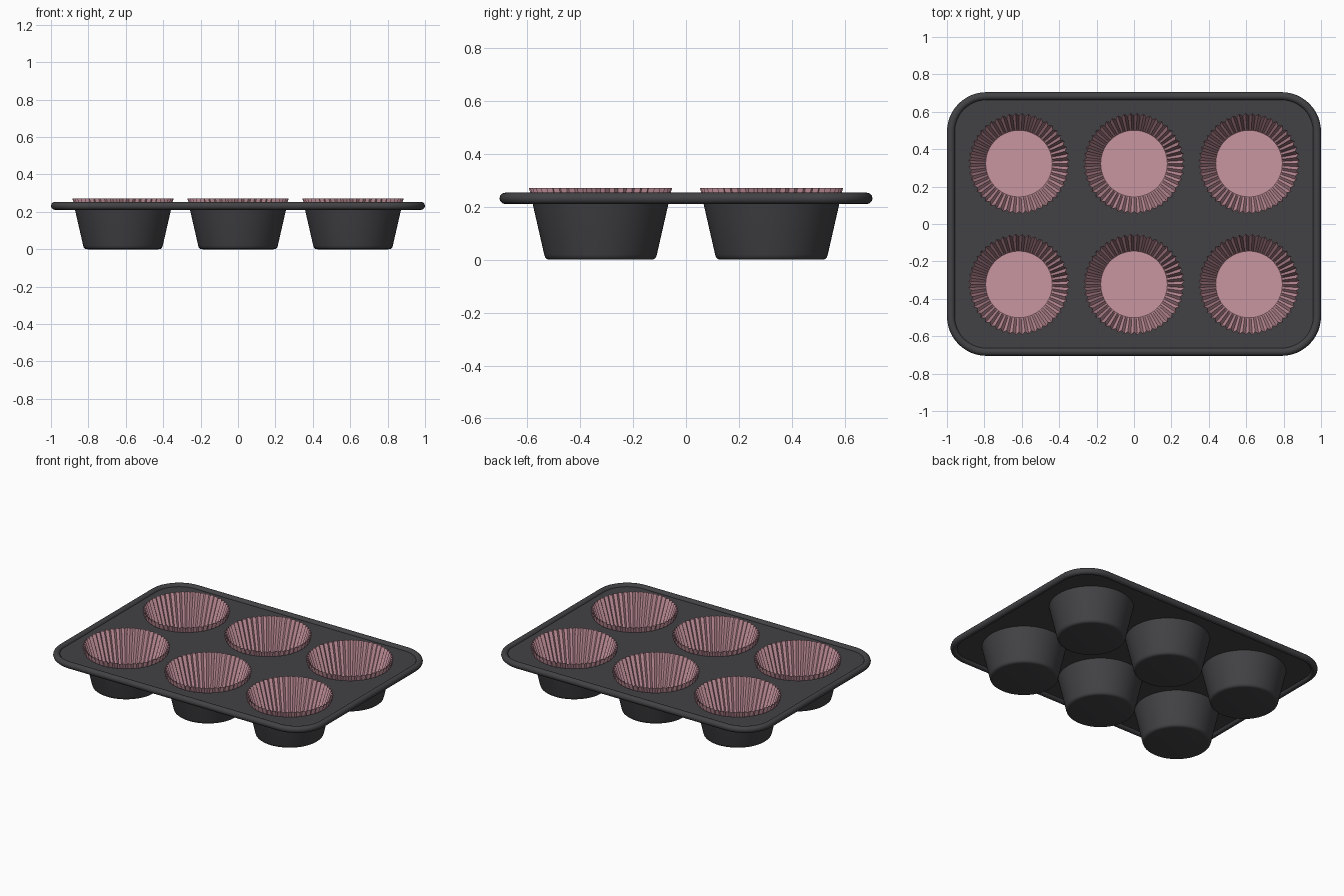
import bpy, bmesh
from math import cos, sin, pi, radians

old = bpy.data.objects.get("Cube")
if old:
    bpy.data.objects.remove(old, do_unlink=True)


def material(name, color):
    m = bpy.data.materials.new(name)
    m.use_nodes = True
    m.diffuse_color = color
    m.node_tree.nodes["Principled BSDF"].inputs["Base Color"].default_value = color
    return m


metal = material("dark metal", (0.055, 0.055, 0.06, 1))
paper = material("pink paper", (0.58, 0.30, 0.35, 1))

HALF_X, HALF_Y = 1.0, 0.705
TUBE = 0.0215
RIM_Z = 0.232
CUPS = [(x, y) for x in (-0.615, 0, 0.615) for y in (-0.323, 0.323)]


def circle(r, n, cx=0, cy=0):
    return [(cx + r * cos(2 * pi * i / n), cy + r * sin(2 * pi * i / n)) for i in range(n)]


def rounded_rect(hx, hy, r, steps=12):
    pts = []
    for k, (sx, sy) in enumerate([(1, 1), (-1, 1), (-1, -1), (1, -1)]):
        for i in range(steps + 1):
            a = pi / 2 * (k + i / steps)
            pts.append((sx * (hx - r) + r * cos(a), sy * (hy - r) + r * sin(a)))
    return pts


def finish(obj, mat, angle=None):
    obj.data.materials.append(mat)
    if angle:
        bpy.ops.object.select_all(action='DESELECT')
        obj.select_set(True)
        bpy.context.view_layer.objects.active = obj
        bpy.ops.object.shade_smooth_by_angle(angle=radians(angle))


def curve_part(name, loops, z, dims, **settings):
    """Closed outlines turned into a mesh: a filled plate or a round tube."""
    cu = bpy.data.curves.new(name, 'CURVE')
    cu.dimensions = dims
    for key, value in settings.items():
        setattr(cu, key, value)
    for pts in loops:
        s = cu.splines.new('POLY')
        s.points.add(len(pts) - 1)
        for p, (x, y) in zip(s.points, pts):
            p.co = (x, y, 0, 1)
        s.use_cyclic_u = True
    obj = bpy.data.objects.new(name, cu)
    obj.location.z = z
    bpy.context.collection.objects.link(obj)
    bpy.ops.object.select_all(action='DESELECT')
    obj.select_set(True)
    bpy.context.view_layer.objects.active = obj
    bpy.ops.object.convert(target='MESH')
    return bpy.context.object


def loft(name, rings, cap_first=True, cap_last=True):
    """Skin a stack of equal rings, each given as (points, z)."""
    bm = bmesh.new()
    rows = [[bm.verts.new((x, y, z)) for x, y in pts] for pts, z in rings]
    n = len(rows[0])
    for a, b in zip(rows, rows[1:]):
        for i in range(n):
            j = (i + 1) % n
            bm.faces.new((a[i], a[j], b[j], b[i]))
    if cap_first:
        bm.faces.new(rows[0][::-1])
    if cap_last:
        bm.faces.new(rows[-1])
    me = bpy.data.meshes.new(name)
    bm.to_mesh(me)
    bm.free()
    obj = bpy.data.objects.new(name, me)
    bpy.context.collection.objects.link(obj)
    return obj


# Flat tray with six holes
outline = rounded_rect(HALF_X - TUBE, HALF_Y - TUBE, 0.19)
plate = curve_part("tray_plate", [outline] + [circle(0.259, 64, x, y) for x, y in CUPS],
                   RIM_Z, '2D', fill_mode='BOTH', extrude=0.005)
finish(plate, metal, 30)

# Rolled rim
rim = curve_part("rolled_rim", [outline], RIM_Z, '3D', fill_mode='FULL',
                 bevel_depth=TUBE, bevel_resolution=4)
finish(rim, metal, 40)

# Cup: outer wall, rounded foot, then inner wall and floor
cup_profile = [(0.190, 0), (0.202, 0.002), (0.209, 0.008), (0.213, 0.02),
               (0.262, 0.235), (0.257, 0.235), (0.206, 0.012)]
cup = loft("cup", [(circle(r, 64), z) for r, z in cup_profile])
finish(cup, metal, 40)

# Paper liner: zigzag pleats that fade out towards the flat base
PLEATS = 48


def pleated(inner, outer):
    a, b = circle(inner, PLEATS * 2), circle(outer, PLEATS * 2)
    return [b[i] if i % 2 else a[i] for i in range(PLEATS * 2)]


liner = loft("paper_liner", [(pleated(0.178, 0.178), 0.02), (pleated(0.178, 0.187), 0.026),
                             (pleated(0.255, 0.270), 0.272)], cap_last=False)
bm = bmesh.new()
bm.from_mesh(liner.data)
bmesh.ops.reverse_faces(bm, faces=bm.faces)
bm.to_mesh(liner.data)
bm.free()
thick = liner.modifiers.new("thickness", 'SOLIDIFY')
thick.thickness = 0.002
finish(liner, paper)

# Repeat cup and liner in every hole
for i, (x, y) in enumerate(CUPS):
    for part in (cup, liner):
        obj = part
        if i:
            obj = part.copy()
            obj.name = f"{part.name}_{i + 1}"
            bpy.context.collection.objects.link(obj)
        obj.location = (x, y, 0)
